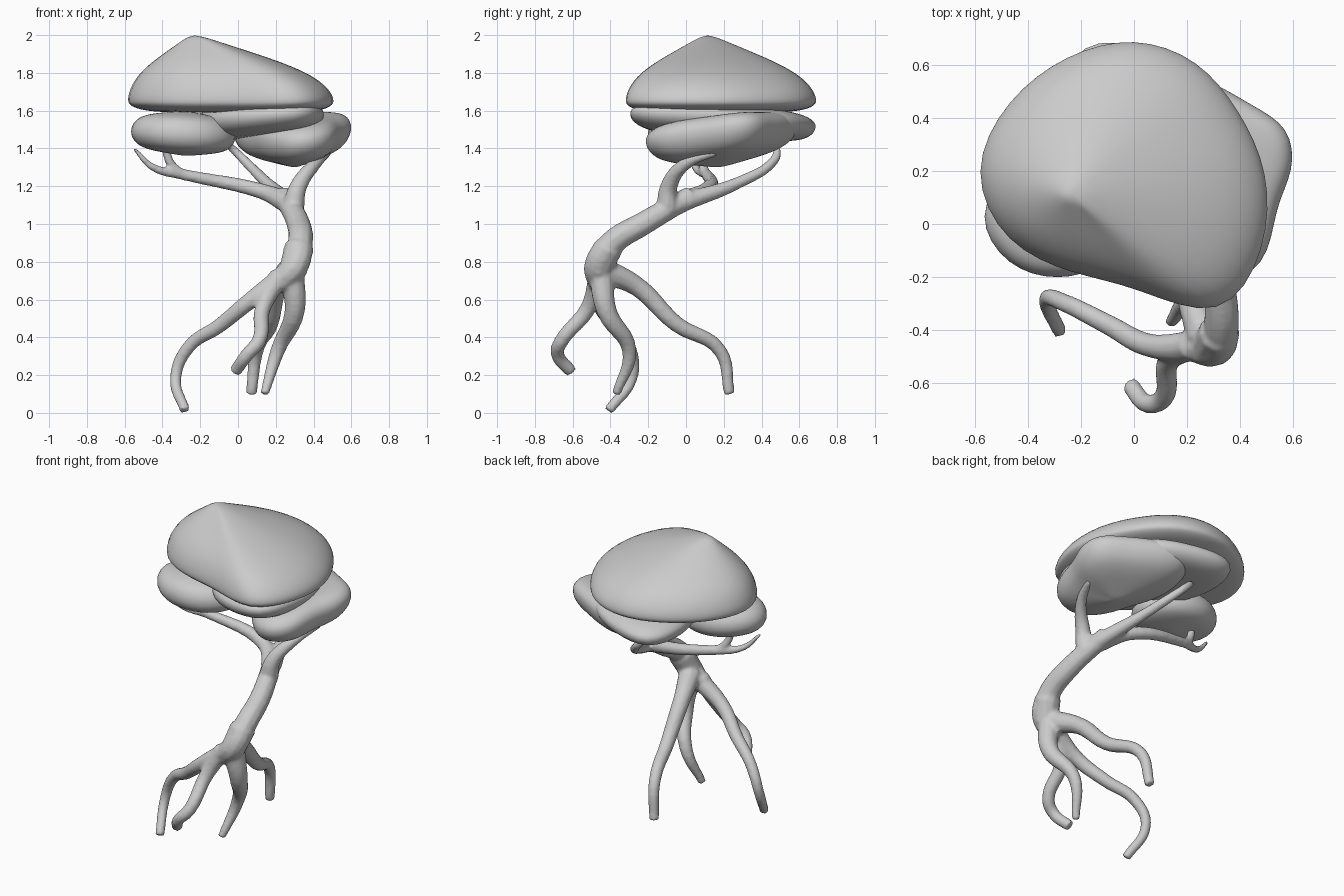
import bpy, bmesh
from math import sin, cos, tau
from mathutils import Vector

if "Cube" in bpy.data.objects:
    bpy.data.objects.remove(bpy.data.objects["Cube"])


def foliage(name, centre, radii, rim, peak, low, tilt_x=0, tilt_y=0, cone=0, keel=0):
    """Rounded pad: radii at equal angles, rings shrinking to a peak and a low point."""
    n = len(radii)
    grow = 1 + 1.5 / n ** 1.5
    c = Vector((*centre, rim))
    edge = [c + Vector((cos(i * tau / n), sin(i * tau / n), 0)) * r * grow
            for i, r in enumerate(radii)]
    shrink = (.98, .87, .65, .4, .18)
    levels = [(low, s, keel) for s in reversed(shrink)] + [(peak, 1, cone)] \
        + [(peak, s, cone) for s in shrink]
    bm = bmesh.new()

    def vert(p):
        return bm.verts.new((p.x, p.y, p.z + tilt_x * (p.x - c.x) + tilt_y * (p.y - c.y)))

    rings = []
    for tip, s, k in levels:
        tip = Vector(tip)
        f = k * (1 - s) + (1 - k) * (1 - s ** 8) ** .5
        ring = []
        for p in edge:
            q = tip.lerp(p, s)
            q.z = rim + (tip.z - rim) * f
            ring.append(vert(q))
        rings.append(ring)
    for a, b in zip(rings, rings[1:]):
        for i in range(n):
            j = (i + 1) % n
            bm.faces.new((a[i], a[j], b[j], b[i]))
    for ring, tip in ((rings[0], low), (rings[-1], peak)):
        t = vert(Vector(tip))
        for i in range(n):
            bm.faces.new((ring[i], ring[(i + 1) % n], t))
    bmesh.ops.recalc_face_normals(bm, faces=bm.faces)
    for f in bm.faces:
        f.smooth = True
    me = bpy.data.meshes.new(name)
    bm.to_mesh(me)
    bm.free()
    ob = bpy.data.objects.new(name, me)
    bpy.context.collection.objects.link(ob)
    m = ob.modifiers.new("round", 'SUBSURF')
    m.levels = m.render_levels = 2


cu = bpy.data.curves.new("trunk_and_roots", 'CURVE')
cu.dimensions = '3D'
cu.bevel_depth = 1
cu.bevel_resolution = 3
cu.resolution_u = 6
cu.use_fill_caps = True


def limb(r0, r1, *pts, ease=1):
    """Tapered limb through the points; ease below 1 thins it quickly at the start."""
    sp = cu.splines.new('BEZIER')
    sp.bezier_points.add(len(pts) - 1)
    for i, (bp, p) in enumerate(zip(sp.bezier_points, pts)):
        bp.co = p
        bp.radius = r0 + (r1 - r0) * (i / (len(pts) - 1)) ** ease
        bp.handle_left_type = bp.handle_right_type = 'AUTO'


# Trunk
limb(.07, .055, (.22, -.45, .69), (.305, -.47, .78), (.33, -.39, .9), (.32, -.23, 1),
     (.24, .03, 1.15), ease=3)
limb(.075, .08, (.29, -.47, .75), (.325, -.41, .88))
# Right branch
limb(.06, .02, (.29, -.1, 1.08), (.32, -.09, 1.2), (.41, 0, 1.32), (.48, .16, 1.38))
# Left branch and its side twig
limb(.06, .012, (.27, -.04, 1.11), (.12, .1, 1.175), (-.28, .11, 1.26),
     (-.45, .05, 1.3), (-.55, .02, 1.4), ease=.7)
limb(.028, .022, (-.27, .11, 1.25), (-.35, .09, 1.31), (-.39, .07, 1.42))
# Back branch
limb(.05, .019, (.26, 0, 1.12), (.15, .28, 1.22), (.04, .46, 1.33),
     (-.02, .48, 1.39), (-.08, .43, 1.44), ease=.4)
# Left root
limb(.06, .028, (.24, -.46, .72), (.06, -.46, .59), (-.1, -.38, .46),
     (-.26, -.3, .35), (-.33, -.285, .19), (-.28, -.41, .012), ease=.5)
# Front root
limb(.055, .034, (.22, -.46, .73), (.13, -.52, .55), (.11, -.66, .38),
     (.05, -.68, .31), (-.015, -.61, .22), ease=.4)
# Right root
limb(.07, .024, (.28, -.45, .75), (.3, -.42, .54), (.21, -.3, .33), (.14, -.37, .1))
# Back root
limb(.07, .03, (.27, -.43, .75), (.21, -.26, .67), (.17, -.05, .47),
     (.1, .18, .33), (.07, .23, .1), ease=.6)

trunk = bpy.data.objects.new("trunk_and_roots", cu)
bpy.context.collection.objects.link(trunk)
bpy.context.view_layer.objects.active = trunk
trunk.select_set(True)
bpy.ops.object.convert(target='MESH')
trunk = bpy.context.object
# Fuse the limbs into one smooth body
rm = trunk.modifiers.new("fuse", 'REMESH')
rm.mode = 'VOXEL'
rm.voxel_size = .011
rm.use_smooth_shade = True
sm = trunk.modifiers.new("soften", 'SMOOTH')
sm.factor = .5
sm.iterations = 5

# Canopy pads
foliage("top_canopy", (0, .2),
        (.5, .45, .48, .5, .5, .54, .61, .55, .44, .42, .66, .57),
        1.65, (-.24, .11, 2.01), (0, .15, 1.59), cone=.67)
foliage("middle_canopy", (.08, .2),
        (.36, .35, .4, .45, .59, .42, .3, .29, .38, .46, .6, .43),
        1.55, (.08, .2, 1.62), (.08, .2, 1.46), tilt_x=.06, tilt_y=-.05)
foliage("left_canopy", (-.29, .03),
        (.3, .25, .23, .25, .3, .26, .235, .26),
        1.475, (-.28, .02, 1.6), (-.28, .02, 1.36), tilt_x=-.05, cone=.3, keel=.3)
foliage("right_canopy", (.3, .2),
        (.3, .33, .28, .33, .49, .39, .28, .24, .31, .44, .41, .26),
        1.485, (.32, .2, 1.57), (.3, .18, 1.3), tilt_x=.07, tilt_y=.12, keel=.45)
